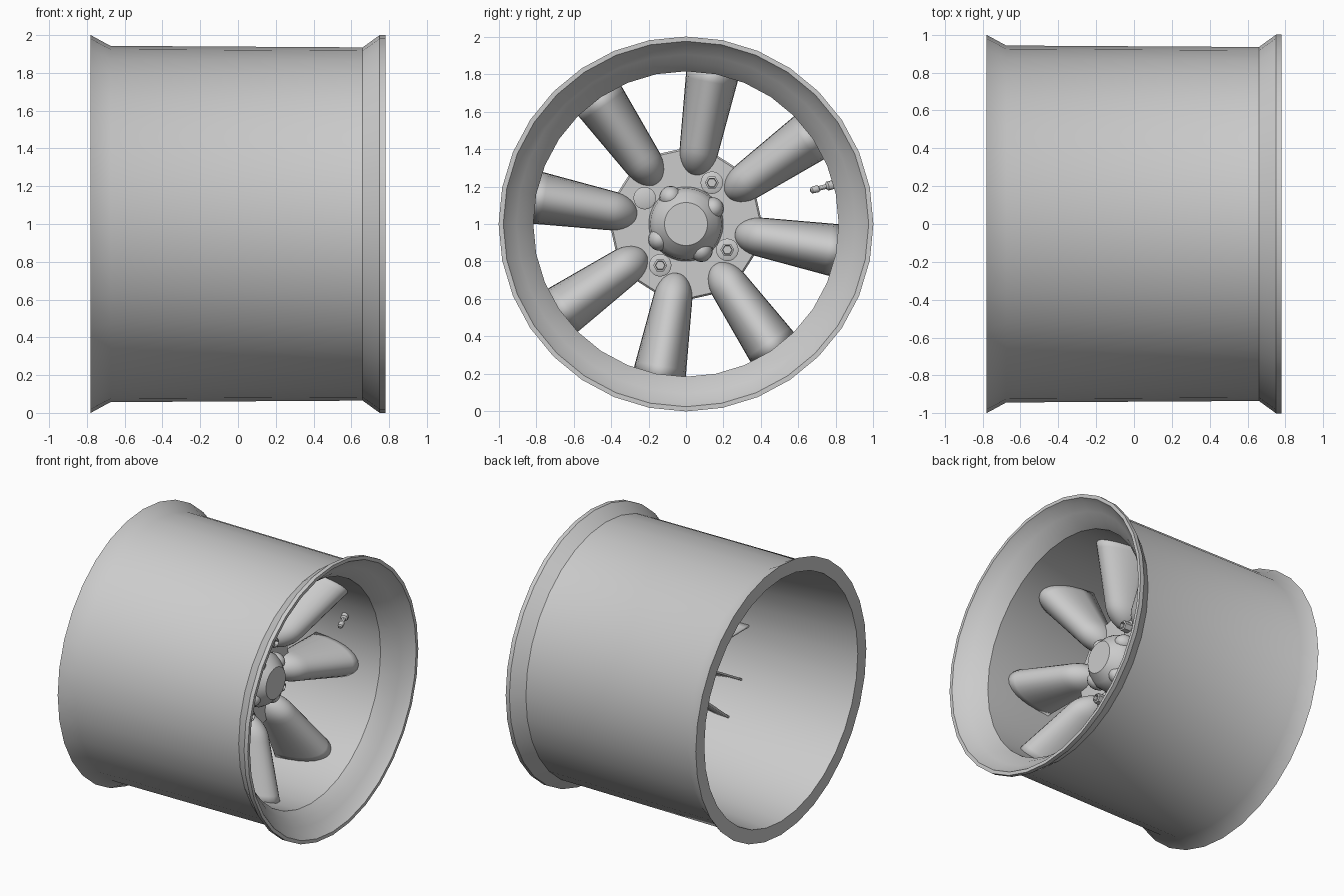
import bpy, bmesh, math
from mathutils import Matrix, Vector

old = bpy.data.objects.get("Cube")
if old:
    bpy.data.objects.remove(old, do_unlink=True)

metal = bpy.data.materials.new("grey metal")
metal.use_nodes = True
GREY = (0.6, 0.6, 0.6, 1)
metal.diffuse_color = GREY
metal.node_tree.nodes["Principled BSDF"].inputs["Base Color"].default_value = GREY


def finish(bm, name, angle=30):
    bmesh.ops.recalc_face_normals(bm, faces=bm.faces)
    mesh = bpy.data.meshes.new(name)
    bm.to_mesh(mesh)
    bm.free()
    obj = bpy.data.objects.new(name, mesh)
    bpy.context.collection.objects.link(obj)
    mesh.materials.append(metal)
    bpy.ops.object.select_all(action="DESELECT")
    obj.select_set(True)
    bpy.context.view_layer.objects.active = obj
    bpy.ops.object.shade_smooth_by_angle(angle=math.radians(angle))
    obj.location.z = 1
    return obj


def polar(x, radius, degrees):
    a = math.radians(degrees)
    return Vector((x, radius * math.cos(a), radius * math.sin(a)))


def lathe(name, profile, sides, closed=False, start=0, place=None):
    """Turn (x, radius) points around the x axis."""
    bm = bmesh.new()
    rings = [[bm.verts.new(polar(x, r, start + 360 * i / sides)) for i in range(sides)]
             for x, r in profile]
    pairs = list(zip(rings, rings[1:])) + ([(rings[-1], rings[0])] if closed else [])
    for a, b in pairs:
        for i in range(sides):
            j = (i + 1) % sides
            bm.faces.new((a[i], a[j], b[j], b[i]))
    if not closed:
        bm.faces.new(rings[0])
        bm.faces.new(rings[-1])
    if place:
        bm.transform(place)
    return finish(bm, name)


# Rim barrel with flared ends and a stepped front lip
lathe("rim", [(-0.78, 1.0), (-0.675, 0.943), (0.66, 0.935), (0.75, 1.0), (0.78, 1.0),
              (0.78, 0.975), (0.75, 0.955), (0.70, 0.905), (0.66, 0.86), (0.60, 0.815),
              (0.20, 0.815), (-0.78, 0.90)], 32, closed=True)

# Mounting disc, its flat sides facing the windows
lathe("mounting_disc", [(0.07, 0.43), (0.13, 0.43), (0.14, 0.42)], 8, start=-10)

# Hub with four bulges and a round cap
lathe("hub", [(0.13, 0.20), (0.22, 0.19), (0.26, 0.165), (0.30, 0.125), (0.31, 0.115)], 32)
for k in range(4):
    bm = bmesh.new()
    bmesh.ops.create_uvsphere(bm, u_segments=16, v_segments=10, radius=0.06)
    bm.transform(Matrix.Translation(polar(0.2, 0.165, 30 + 90 * k)) @ Matrix.Diagonal((1.3, 1, 1, 1)))
    finish(bm, f"hub_bulge_{k + 1}")

# Bolt seats, with nuts on three of them
for k in range(4):
    place = Matrix.Translation(polar(0, 0.26, 58 + 90 * k))
    lathe(f"bolt_seat_{k + 1}", [(0.13, 0.06), (0.155, 0.06), (0.16, 0.05)], 20, place=place)
    if k != 1:
        lathe(f"nut_{k + 1}", [(0.05, 0.037), (0.215, 0.037), (0.22, 0.026), (0.195, 0.024)],
              6, place=place)


# Spokes: hollow tapered arches, open at the back
def spoke(name, degrees):
    bm = bmesh.new()
    arcs, steps = [], 14
    for s in range(17):
        t = (s / 16) ** 1.6
        radius = 0.27 + 0.555 * t
        nose = math.sqrt(1 - (1 - min(1, t / 0.22)) ** 2)
        half = (0.085 + 0.05 * t) * max(nose, 0.05)
        back = 0.11 - 0.05 * t
        height = (0.12 + 0.24 * t) * nose + 0.005
        arcs.append([bm.verts.new((back + height * math.sin(math.pi * i / steps) ** 0.8,
                                   radius, half * math.cos(math.pi * i / steps)))
                     for i in range(steps + 1)])
    for a, b in zip(arcs, arcs[1:]):
        for i in range(steps):
            bm.faces.new((a[i], a[i + 1], b[i + 1], b[i]))
    bm.transform(Matrix.Rotation(math.radians(degrees), 4, "X"))
    obj = finish(bm, name, 50)
    shell = obj.modifiers.new("thickness", "SOLIDIFY")
    shell.thickness = 0.015
    shell.offset = 0


for k in range(8):
    spoke(f"spoke_{k + 1}", -10 + 45 * k)

# Air valve leaning inwards from the barrel
base, tip = polar(0.33, 0.82, 15), polar(0.37, 0.69, 15)
turn = Vector((1, 0, 0)).rotation_difference(tip - base).to_matrix().to_4x4()
lathe("air_valve", [(0, 0.025), (0.04, 0.025), (0.05, 0.013), (0.09, 0.013),
                    (0.095, 0.02), (0.13, 0.018), (0.138, 0.01)], 12,
      place=Matrix.Translation(base) @ turn)
